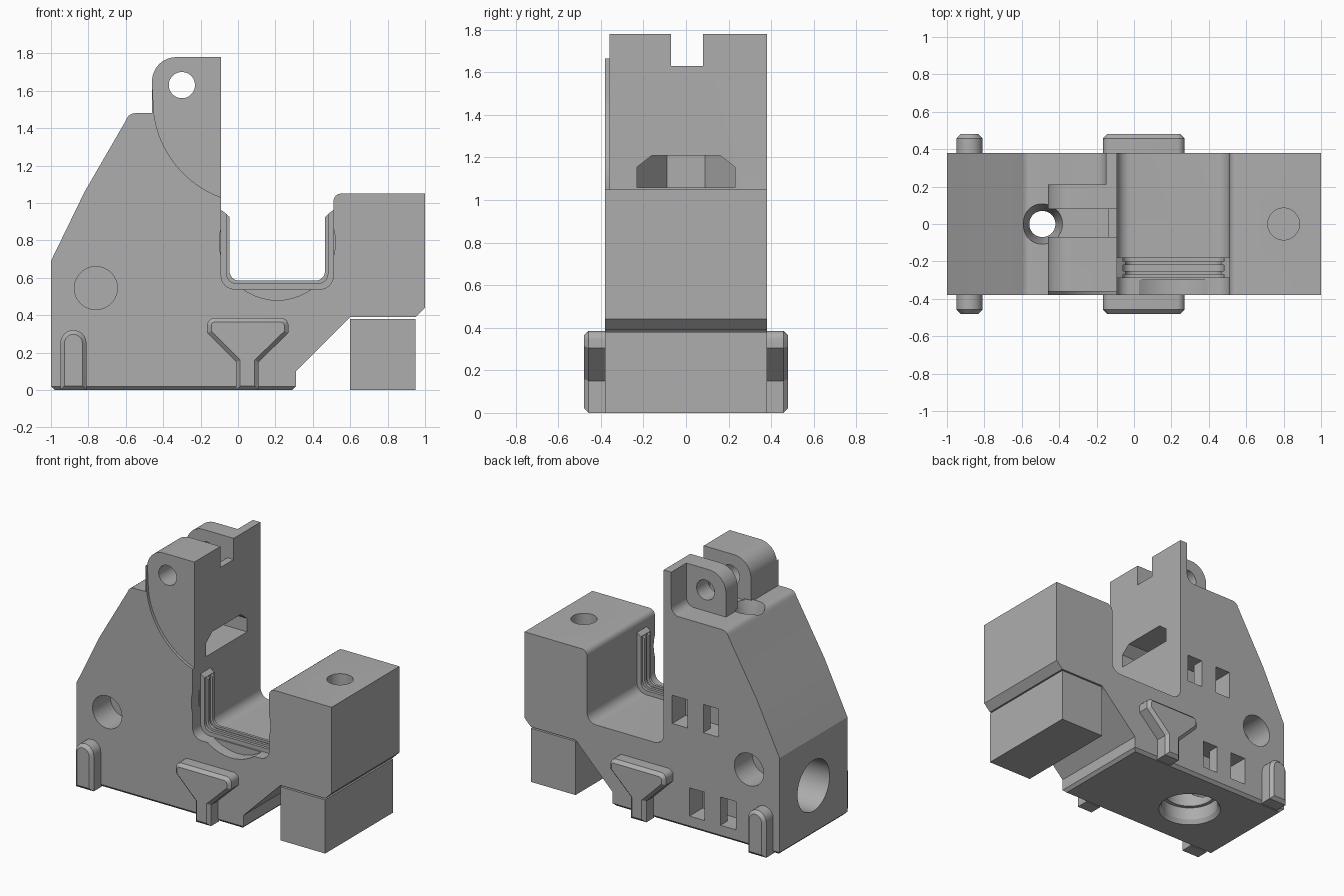
import bpy, bmesh
from math import cos, sin, radians
from mathutils import Matrix

if bpy.data.objects.get("Cube"):
    bpy.data.objects.remove(bpy.data.objects["Cube"])

grey = bpy.data.materials.new("plain grey")
grey.use_nodes = True
grey.diffuse_color = (0.42, 0.42, 0.42, 1)
grey.node_tree.nodes["Principled BSDF"].inputs["Base Color"].default_value = grey.diffuse_color


def finish(name, bm):
    bmesh.ops.recalc_face_normals(bm, faces=bm.faces)
    mesh = bpy.data.meshes.new(name)
    bm.to_mesh(mesh)
    bm.free()
    obj = bpy.data.objects.new(name, mesh)
    bpy.context.collection.objects.link(obj)
    mesh.materials.append(grey)
    return obj


def arc(cx, cy, r, start, end, n=8):
    angles = [radians(start + (end - start) * i / n) for i in range(n + 1)]
    return [(cx + r * cos(a), cy + r * sin(a)) for a in angles]


def prism(name, pts, lo, hi, axis="y", chamfer=None, size=0.02):
    """Extrude a profile along an axis; chamfer the edges picked by a rule."""
    place = {"y": lambda u, v, w: (u, w, v), "z": lambda u, v, w: (u, v, w),
             "x": lambda u, v, w: (w, u, v)}[axis]
    bm = bmesh.new()
    base = bm.faces.new([bm.verts.new(place(u, v, lo)) for u, v in pts])
    new = bmesh.ops.extrude_face_region(bm, geom=[base])["geom"]
    step = place(0, 0, hi - lo)
    bmesh.ops.translate(bm, vec=step, verts=[g for g in new if isinstance(g, bmesh.types.BMVert)])
    bmesh.ops.recalc_face_normals(bm, faces=bm.faces)
    if chamfer:
        edges = [e for e in bm.edges if all(chamfer(v.co) for v in e.verts)]
        bmesh.ops.bevel(bm, geom=edges, offset=size, segments=1, affect="EDGES")
    return finish(name, bm)


def box(x0, x1, y0, y1, z0, z1):
    return prism("cutter", [(x0, z0), (x1, z0), (x1, z1), (x0, z1)], y0, y1)


def rod(u, v, r, lo, hi, axis, top=None):
    """Cylinder or cone along an axis."""
    bm = bmesh.new()
    bmesh.ops.create_cone(bm, cap_ends=True, segments=48, radius1=r, radius2=top or r, depth=hi - lo)
    mid = (lo + hi) / 2
    turn, spot = {"x": (Matrix.Rotation(radians(90), 4, "Y"), (mid, u, v)),
                  "y": (Matrix.Rotation(radians(-90), 4, "X"), (u, mid, v)),
                  "z": (Matrix.Identity(4), (u, v, mid))}[axis]
    bmesh.ops.transform(bm, matrix=Matrix.Translation(spot) @ turn, verts=bm.verts)
    return finish("cutter", bm)


def cut(target, *cutters):
    for c in cutters:
        mod = target.modifiers.new("cut", "BOOLEAN")
        mod.operation = "DIFFERENCE"
        mod.solver = "EXACT"
        mod.object = c
        bpy.context.view_layer.objects.active = target
        bpy.ops.object.modifier_apply(modifier=mod.name)
        bpy.data.objects.remove(c)


W = 0.38    # half width of the body

# Main body: side profile with sloped back, hinge tower, channel and end block
outline = [(-1, 0), (-1, 0.69), (-0.82, 1.06), (-0.6, 1.44)]
outline += arc(-0.55, 1.43, 0.05, 150, 90, 4)
outline += [(-0.46, 1.48)] + arc(-0.33, 1.65, 0.13, 180, 90)
outline += [(-0.09, 1.78)] + arc(-0.02, 0.61, 0.07, 180, 270) + arc(0.44, 0.61, 0.07, 270, 360)
outline += arc(0.55, 1.01, 0.04, 180, 90, 4)
outline += [(1, 1.05), (1, 0.44), (0.95, 0.39), (0.6, 0.39), (0.31, 0.1), (0.31, 0)]
body = prism("main_body", outline, -W, W, "y", lambda co: co.z < 0.001)

# Hinge tower: rear relief, lug gap, plate notch, front arc recess, pin hole
relief = [(-0.7, 1.9), (-0.7, 1.48)] + arc(-0.21, 1.54, 0.06, 270, 360) + [(-0.15, 1.9)]
recess = arc(0.1, 1.55, 0.554, 187, 250, 20) + [(-0.08, 1.9), (-0.47, 1.9)]
cut(body,
    prism("cutter", relief, 0.21, 0.5),
    box(-0.7, -0.14, -0.07, 0.08, 1.48, 1.9),
    box(-0.7, 0, -0.07, 0.08, 1.63, 1.9),
    prism("cutter", recess, -0.5, -0.36),
    rod(-0.3, 1.63, 0.07, -0.6, 0.6, "y"))

# Vertical bore with flared top and stepped bottom socket, plus rear port
cut(body,
    rod(-0.49, 0, 0.07, -0.1, 1.6, "z"),
    rod(-0.49, 0, 0.07, 1.32, 1.49, "z", 0.11),
    rod(-0.49, 0, 0.215, -0.01, 0.03, "z", 0.19),
    rod(-0.49, 0, 0.19, -0.05, 0.12, "z"),
    rod(-0.49, 0, 0.165, -0.06, 0.5, "z"),
    rod(0, 0.35, 0.18, -1.1, -0.5, "x"))

# Nut slot in the tower
pocket = prism("cutter", [(0.1, -0.23), (0.1, 0.23), (-0.42, 0.23), (-0.62, 0.09),
                          (-0.62, -0.09), (-0.42, -0.23)], 1.06, 1.21, "z")
cut(pocket, *[prism("cutter", [(s * 0.23, 1.155), (s * 0.16, 1.21), (s * 0.16, 1.3), (s * 0.3, 1.3),
                               (s * 0.3, 1.155)], -1, 0.5, "x") for s in (-1, 1)])
cut(body, pocket)

# Side pin holes, end block screw hole, round relief at the channel mouth
cut(body,
    rod(-0.76, 0.545, 0.115, -0.6, -0.18, "y"),
    rod(-0.76, 0.545, 0.115, 0.18, 0.6, "y"),
    rod(0.8, 0, 0.085, 0.2, 1.2, "z"),
    rod(0.21, 0.79, 0.31, -0.5, -0.3, "y"))

# Strap loops: paired windows on the rear side joined behind a bridge
for x, z in ((-0.34, 0.81), (-0.475, 0.19)):
    for s in (-1, 1):
        c = x + s * 0.122
        cut(body, box(c - 0.06, c + 0.06, 0.23, 0.5, z - 0.1, z + 0.1))
    cut(body, box(x - 0.1, x + 0.1, 0.23, 0.3, z - 0.1, z + 0.1))


# Channel sealing ribs
def rib(name, inset, y0, y1):
    lo, hi, floor = -0.09 + inset, 0.51 - inset, 0.54 + inset
    pts = [(-0.1, 0.97), (lo, 0.97 - inset)] + arc(lo + 0.05, floor + 0.05, 0.05, 180, 270)
    pts += arc(hi - 0.05, floor + 0.05, 0.05, 270, 360)
    pts += [(hi, 0.97 - inset), (0.52, 0.97), (0.52, 0.52), (-0.1, 0.52)]
    return prism(name, pts, y0, y1)


parts = [body, rib("channel_rib_base", 0.03, -0.29, -0.18),
         rib("channel_rib_front", 0.045, -0.27, -0.25),
         rib("channel_rib_rear", 0.045, -0.22, -0.2)]

# Side lugs, mirrored on both sides
wedge = [(-0.01, 0), (-0.01, 0.15), (-0.165, 0.305)] + arc(-0.125, 0.345, 0.04, 180, 90, 5)
wedge += arc(0.23, 0.345, 0.04, 90, 0, 5) + [(0.27, 0.305), (0.11, 0.15), (0.11, 0)]
stub = [(-0.95, 0)] + arc(-0.88, 0.25, 0.07, 180, 0, 12) + [(-0.81, 0)]
for side, s in (("front", -1), ("rear", 1)):
    for name, shape in (("wedge_lug", wedge), ("post_lug", stub)):
        parts.append(prism(side + "_" + name, shape, s * 0.37, s * 0.48, "y",
                           lambda co: abs(co.y) > 0.47 and co.z > -1, 0.022))

# Loose support block under the end block
support = box(0.6, 0.95, -W, W, 0, 0.38)
support.name = "support_block"
parts.append(support)

for p in parts:
    bpy.ops.object.select_all(action="DESELECT")
    p.select_set(True)
    bpy.context.view_layer.objects.active = p
    bpy.ops.object.shade_smooth_by_angle(angle=radians(25))
